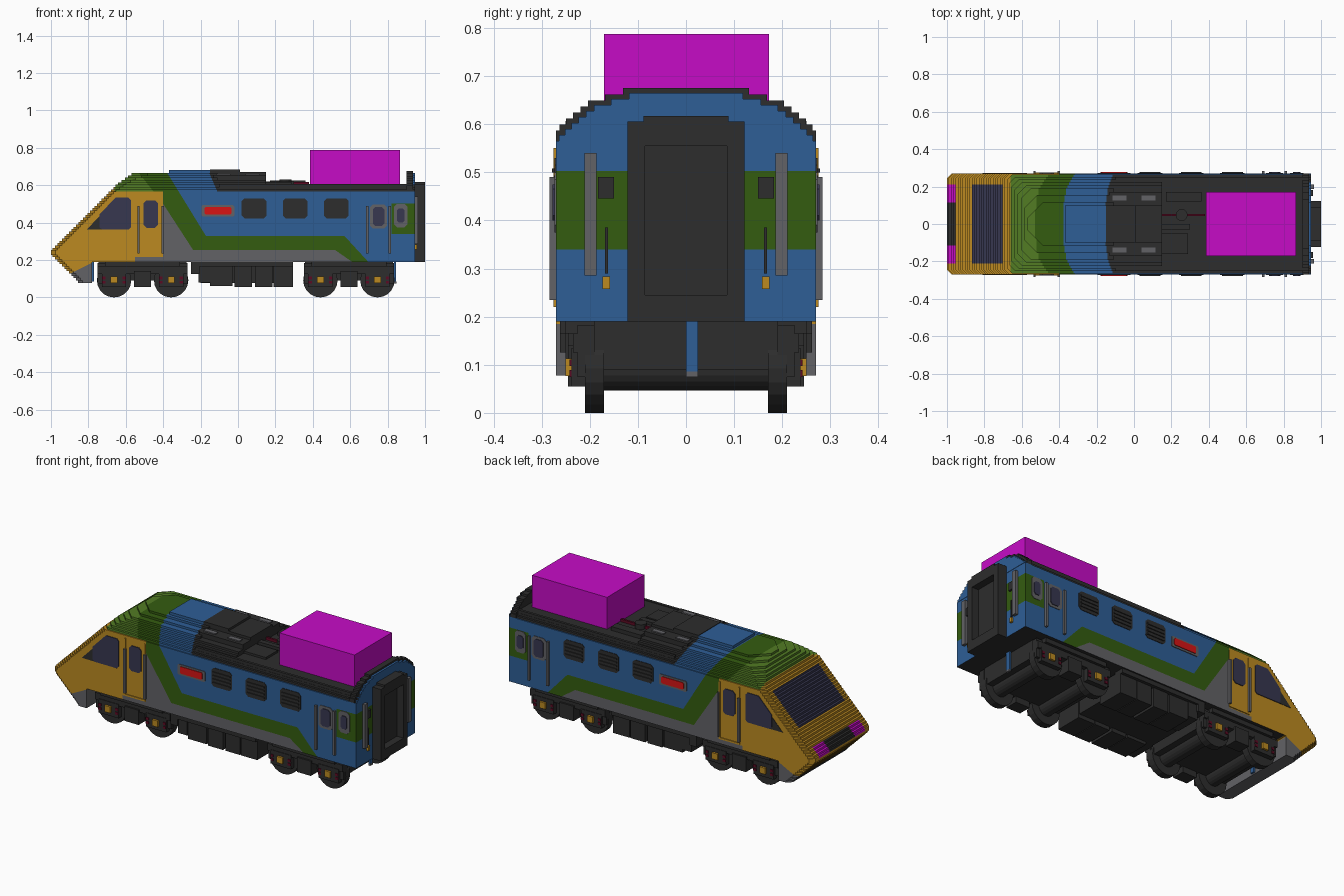
import bpy, bmesh, math
from mathutils import Vector

if "Cube" in bpy.data.objects:
    bpy.data.objects.remove(bpy.data.objects["Cube"])

# Materials
def make_mat(name, rgb):
    lin = [((c / 255 + 0.055) / 1.055) ** 2.4 if c > 10 else c / 255 / 12.92 for c in rgb]
    m = bpy.data.materials.new(name)
    m.use_nodes = True
    m.diffuse_color = (*lin, 1)
    m.node_tree.nodes["Principled BSDF"].inputs["Base Color"].default_value = (*lin, 1)
    return m

COLOURS = {"blue": (46, 94, 150), "dark_green": (52, 92, 16), "light_green": (82, 124, 36),
           "orange": (188, 138, 33), "grey": (98, 98, 102), "dark": (45, 45, 45),
           "magenta": (198, 12, 198), "red": (215, 20, 20), "navy": (55, 55, 80),
           "dark_red": (92, 10, 35)}
MATS = {n: make_mat(n, c) for n, c in COLOURS.items()}
INDEX = {n: i for i, n in enumerate(COLOURS)}

# Helpers
def finish(name, bm, mats):
    bmesh.ops.recalc_face_normals(bm, faces=bm.faces[:])
    me = bpy.data.meshes.new(name)
    bm.to_mesh(me)
    bm.free()
    for m in mats:
        me.materials.append(MATS[m])
    ob = bpy.data.objects.new(name, me)
    bpy.context.collection.objects.link(ob)
    return ob

def prism(bm, pts, a, b, axis):
    """Extrude 2D points along z (xy points) or y (xz points)."""
    at = (lambda p, t: (p[0], p[1], t)) if axis == "z" else (lambda p, t: (p[0], t, p[1]))
    lo = [bm.verts.new(at(p, a)) for p in pts]
    hi = [bm.verts.new(at(p, b)) for p in pts]
    bm.faces.new(lo)
    bm.faces.new(hi)
    for i in range(len(pts)):
        j = (i + 1) % len(pts)
        bm.faces.new((lo[i], lo[j], hi[j], hi[i]))

def boxes(name, mat, items, mirror=False):
    """Each item is x0, x1, y0, y1, z0, z1."""
    bm = bmesh.new()
    for x0, x1, y0, y1, z0, z1 in items:
        spans = [(y0, y1), (-y1, -y0)] if mirror else [(y0, y1)]
        for a, b in spans:
            prism(bm, [(x0, a), (x1, a), (x1, b), (x0, b)], z0, z1, "z")
    return finish(name, bm, [mat])

def plates(name, mat, outlines, y0=0.266, y1=0.275):
    """Flat xz outlines laid on both side walls."""
    bm = bmesh.new()
    for pts in outlines:
        prism(bm, pts, y0, y1, "y")
        prism(bm, pts, -y1, -y0, "y")
    return finish(name, bm, [mat])

def rounded(x0, x1, z0, z1, c):
    return [(x0 + c, z0), (x1 - c, z0), (x1, z0 + c), (x1, z1 - c),
            (x1 - c, z1), (x0 + c, z1), (x0, z1 - c), (x0, z0 + c)]

def interp(t, table):
    for (a, u), (b, v) in zip(table, table[1:]):
        if t <= b:
            return u + (v - u) * max(0, t - a) / (b - a)
    return table[-1][1]

# Body shell, stacked in thin stepped layers
STEP = 0.0125
FRONT = [(0.0775, -0.85), (0.1, -0.87), (0.23, -1.0), (0.25, -1.0), (0.61, -0.64), (0.665, -0.56)]
WIDTH = [(0.565, 0.27), (0.585, 0.25), (0.605, 0.228), (0.635, 0.19), (0.65, 0.145), (0.665, 0.1)]

def outline(z):
    w = interp(z, WIDTH)
    xf = interp(z, FRONT)
    c = 0.025 + (0.27 - w) * 0.4
    xr = -0.78 if z < 0.19 else 0.945 if z < 0.603 else 0.15 if z < 0.63 else -0.11
    return [(xf, c - w), (xf + c, -w), (xr, -w), (xr, w), (xf + c, w), (xf, w - c)]

def body_colour(x, y, z, n):
    y = abs(y)
    if n.z < -0.5 and z < 0.2 and x > -0.78:
        return "dark"
    ahead = n.x < -0.9 or n.z > 0.5
    if ahead and x < -0.955 and 0.245 < z < 0.3:
        if y < 0.115:
            return "dark"
        if y < 0.215:
            return "magenta"
    if ahead and -0.872 < x < -0.7 and y < 0.21 and 0.36 < z < 0.56:
        return "navy"
    if z > 0.565 and x > -0.16 + (0.68 - z) * 0.435:
        return "dark"
    if x < -0.40 and (z < 0.5651 or x < -0.66):
        skirt = z < 0.14 + (x + 0.87) * 0.5 if z < 0.19 else (z < 0.215 and x > -0.55)
        return "grey" if skirt else "orange"
    if x > 0.82 and 0.34 < z < 0.5025:
        return "dark_green"
    if (z > 0.3275 and x > -0.375 + (0.66 - z) * 0.614) or x > 0.57 + (0.3275 - z) * 0.92:
        return "blue"
    if z > 0.5:
        return "light_green" if x < -0.53 + (0.665 - z) * 0.79 else "dark_green"
    if x < -0.40 + (0.5 - z) * 0.65 or (z < 0.2525 and x < 0.52 + (0.2525 - z) * 1.45):
        return "grey"
    return "dark_green"

bm = bmesh.new()
for i in range(-9, 38):
    z = 0.19 + i * STEP
    prism(bm, outline(z + STEP / 2), z, z + STEP, "z")
bmesh.ops.recalc_face_normals(bm, faces=bm.faces[:])
# Colour borders: a point and the border's x change per unit of falling z
cuts = [((-0.375, 0.66), 0.614), ((-0.40, 0.5), 0.65), ((0.57, 0.3275), 0.92), ((0.52, 0.2525), 1.45),
        ((-0.53, 0.665), 0.79), ((-0.16, 0.68), 0.435), ((-0.40, 0), 0), ((-0.55, 0), 0),
        ((-0.66, 0), 0), ((0.82, 0), 0), ((-0.87, 0.14), -2.0)]
planes = [(Vector((p[0], 0, p[1])), Vector((1, 0, k))) for p, k in cuts]
planes += [(Vector((0, s * y, 0)), Vector((0, 1, 0))) for s in (-1, 1) for y in (0.115, 0.21)]
for co, no in planes:
    bmesh.ops.bisect_plane(bm, geom=bm.verts[:] + bm.edges[:] + bm.faces[:], plane_co=co, plane_no=no)
for f in bm.faces:
    f.normal_update()
    c = f.calc_center_median()
    if abs(f.normal.z) > 0.5 and c.x < -0.5:
        c.x = min(v.co.x for v in f.verts) + 0.006
    f.material_index = INDEX[body_colour(c.x, c.y, c.z, f.normal)]
finish("body_shell", bm, COLOURS)

# Rear roof arch: dark rim with a blue end wall
for name, mat, x0, x1, grow in (("rear_arch", "dark", 0.9, 0.935, 0.012), ("rear_wall_top", "blue", 0.935, 0.947, 0)):
    items = []
    for i in range(8):
        z = 0.565 + i * STEP
        w = interp(z + STEP / 2, WIDTH) + grow
        items.append((x0, x1, -min(w, 0.27), min(w, 0.27), z, z + STEP + grow * 0.8))
    boxes(name, mat, items)

# Roof gear
boxes("roof_blue_ridge", "blue", [(-0.37, -0.15, -0.1, 0.1, 0.66, 0.68)])
boxes("roof_equipment", "dark", [(-0.15, 0.01, -0.1, 0.1, 0.6, 0.683), (-0.13, 0.15, -0.17, 0.17, 0.6, 0.655),
      (0.01, 0.15, -0.1, 0.1, 0.6, 0.67), (0.15, 0.29, -0.16, -0.05, 0.6, 0.615),
      (0.17, 0.36, 0.12, 0.17, 0.6, 0.625), (0.15, 0.3, -0.03, 0.0, 0.6, 0.62)])
boxes("roof_edge_rail", "dark", [(-0.1, 0.9, 0.235, 0.25, 0.59, 0.607)], True)
boxes("roof_grille", "grey", [(x, x + 0.075, 0.125, 0.152, 0.65, 0.661) for x in (-0.115, 0.04)], True)
boxes("roof_cable", "dark_red", [(0.15, 0.38, 0.042, 0.054, 0.6, 0.618)])
bpy.ops.mesh.primitive_cylinder_add(vertices=12, radius=0.032, depth=0.03, location=(0.255, 0.048, 0.615))
roof_cap = bpy.context.object
roof_cap.name = "roof_cap"
roof_cap.data.materials.append(MATS["dark"])
boxes("roof_block", "magenta", [(0.385, 0.865, -0.17, 0.172, 0.6, 0.787)])

# Side windows, plates and vents
plates("cab_window_surround", "dark", [[(-0.81, 0.362), (-0.72, 0.362), (-0.72, 0.455)]], 0.266, 0.272)
plates("cab_window", "navy", [[(-0.74, 0.375), (-0.725, 0.362), (-0.585, 0.362), (-0.572, 0.375),
       (-0.572, 0.52), (-0.585, 0.533), (-0.655, 0.533), (-0.74, 0.445)]], 0.266, 0.274)
plates("cab_door_window", "navy", [rounded(-0.505, -0.428, 0.372, 0.518, 0.015)])
boxes("cab_door_trim", "orange", [(-0.535, -0.527, 0.265, 0.275, 0.22, 0.55), (-0.41, -0.402, 0.265, 0.275, 0.22, 0.55),
      (-0.535, -0.402, 0.265, 0.275, 0.22, 0.228)], True)
boxes("side_handrail", "grey", [(x, x + 0.012, 0.268, 0.284, 0.235, 0.49) for x in (-0.538, -0.408, 0.685, 0.805)], True)
plates("sign_frame", "grey", [rounded(-0.195, -0.02, 0.432, 0.493, 0.006)], 0.266, 0.274)
plates("sign_panel", "red", [rounded(-0.178, -0.035, 0.443, 0.483, 0.006)], 0.27, 0.278)
VENTS = (0.02, 0.24, 0.46)
plates("side_vent", "dark", [rounded(x, x + 0.132, 0.422, 0.53, 0.015) for x in VENTS], 0.266, 0.273)
boxes("vent_slat", "dark", [(x + 0.01, x + 0.122, 0.268, 0.278, z, z + 0.008)
      for x in VENTS for z in (0.44, 0.46, 0.48, 0.5)], True)
plates("rear_window_frame", "grey", [rounded(0.705, 0.797, 0.368, 0.497, 0.015),
       rounded(0.835, 0.905, 0.375, 0.5, 0.015)], 0.266, 0.273)
plates("rear_window", "navy", [rounded(0.722, 0.782, 0.382, 0.483, 0.012),
       rounded(0.85, 0.89, 0.4, 0.475, 0.01)], 0.27, 0.277)

# Rear gangway with recessed door
boxes("gangway_frame", "dark", [(0.945, 1.0, 0.085, 0.122, 0.19, 0.605)], True)
boxes("gangway_ends", "dark", [(0.945, 1.0, -0.085, 0.085, 0.19, 0.245), (0.945, 1.0, -0.088, 0.088, 0.555, 0.617)])
boxes("gangway_door", "dark", [(0.945, 0.958, -0.085, 0.085, 0.245, 0.555)])
boxes("end_handrail", "grey", [(0.945, 0.962, 0.186, 0.211, 0.285, 0.54)], True)
boxes("end_socket", "dark", [(0.945, 0.957, 0.15, 0.183, 0.445, 0.49)], True)
boxes("end_cable", "dark", [(0.945, 0.953, 0.162, 0.168, 0.29, 0.385)], True)
boxes("cable_plug", "orange", [(0.945, 0.957, 0.158, 0.174, 0.257, 0.283)], True)
boxes("coupling_hose", "blue", [(0.835, 0.845, 0.0, 0.025, 0.085, 0.19), (-0.78, -0.77, 0.0, 0.025, 0.085, 0.19)])
boxes("hose_end", "grey", [(0.835, 0.847, 0.0, 0.025, 0.075, 0.086)])

# Bogies
def bogie(label, cx):
    axles = (cx - 0.1525, cx + 0.1525)
    beams = [(cx - 0.24, cx + 0.24, 0.19, 0.235, 0.125, 0.165), (cx - 0.2, cx + 0.2, 0.1, 0.25, 0.165, 0.19),
             (cx - 0.045, cx + 0.045, 0.17, 0.245, 0.055, 0.14), (cx - 0.24, cx - 0.2, 0.19, 0.225, 0.075, 0.183),
             (cx + 0.2, cx + 0.24, 0.19, 0.225, 0.075, 0.183)]
    beams += [(a - 0.065, a + 0.065, 0.2, 0.238, 0.055, 0.135) for a in axles]
    boxes(label + "_bogie_side_frame", "dark", beams, True)
    boxes(label + "_bogie_core", "dark", [(cx - 0.235, cx + 0.235, -0.19, 0.19, 0.09, 0.19)])
    boxes(label + "_axle_cap", "orange", [(a - 0.018, a + 0.018, 0.235, 0.25, 0.077, 0.113) for a in axles], True)
    boxes(label + "_axle_spring", "dark_red", [(a + s - 0.009, a + s + 0.009, 0.21, 0.242, z, z + 0.014)
          for a in axles for s in (-0.055, 0.055) for z in (0.075, 0.097)], True)
    for i, a in enumerate(axles):
        for y, r, d in ((0.19, 0.092, 0.04), (-0.19, 0.092, 0.04), (0, 0.045, 0.36)):
            bpy.ops.mesh.primitive_cylinder_add(vertices=20, radius=r, depth=d, location=(a, y, 0.092),
                                                rotation=(math.pi / 2, 0, 0))
            ob = bpy.context.object
            ob.name = label + ("_wheel" if y else "_axle")
            ob.data.materials.append(MATS["dark"])

bogie("front", -0.51)
bogie("rear", 0.593)

# Equipment boxes under the floor
boxes("underfloor_boxes", "dark", [(-0.25, -0.205, 0.15, 0.262, 0.125, 0.19), (-0.21, -0.15, 0.1, 0.25, 0.08, 0.19),
      (-0.15, -0.03, 0.085, 0.245, 0.06, 0.18), (-0.02, 0.075, 0.085, 0.245, 0.055, 0.18),
      (0.09, 0.185, 0.085, 0.245, 0.055, 0.18), (0.19, 0.295, 0.085, 0.245, 0.055, 0.18),
      (-0.22, 0.295, 0.2, 0.262, 0.165, 0.19)], True)
boxes("underfloor_tank", "dark", [(-0.2, 0.29, -0.1, 0.1, 0.077, 0.19)])
